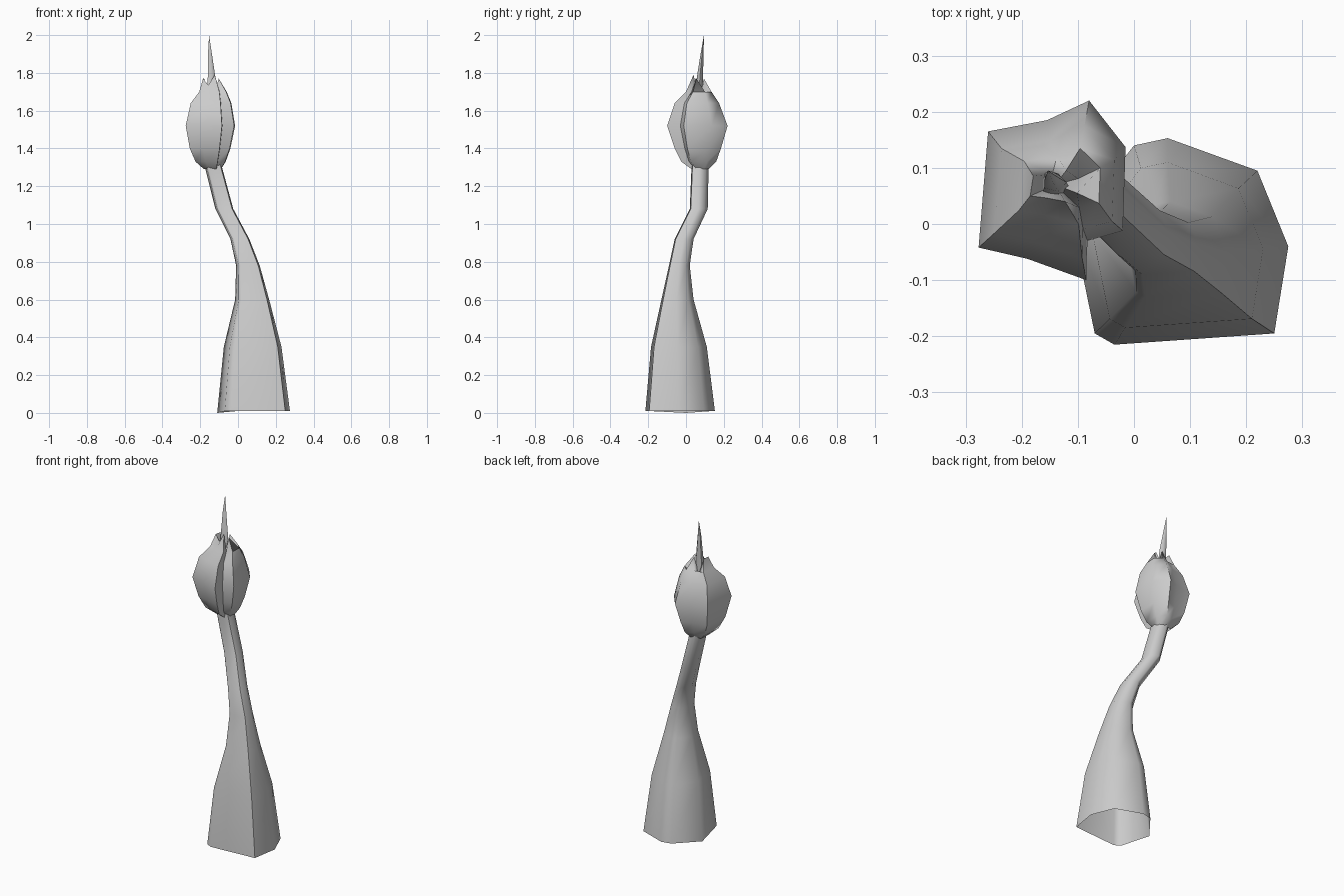
import bpy
import bmesh
import math

cube = bpy.data.objects.get("Cube")
if cube:
    bpy.data.objects.remove(cube, do_unlink=True)

# Single plain grey material
GREY = (0.6, 0.6, 0.6, 1)
grey = bpy.data.materials.new("plain grey")
grey.diffuse_color = GREY
grey.use_nodes = True
grey.node_tree.nodes["Principled BSDF"].inputs["Base Color"].default_value = GREY


def normalised(outline):
    """Rescale an outline so that it spans the unit square."""
    xs, ys = zip(*outline)
    width, depth = max(xs) - min(xs), max(ys) - min(ys)
    return [((x - min(xs)) / width, (y - min(ys)) / depth) for x, y in outline]


def add_ring(bm, outline, z, left, right, front, back, lifts=None):
    """Fit the outline into a box at height z, optionally lifting each point."""
    lifts = lifts or [0] * len(outline)
    return [bm.verts.new((left + u * (right - left), front + v * (back - front), z + lift))
            for (u, v), lift in zip(outline, lifts)]


def bridge(bm, lower, upper):
    """Join two rings of equal size with side faces."""
    count = len(lower)
    for i in range(count):
        j = (i + 1) % count
        bm.faces.new((lower[i], lower[j], upper[j], upper[i]))


def close_to_point(bm, ring, point):
    """Close a ring with a fan of triangles."""
    centre = bm.verts.new(point)
    for i, vert in enumerate(ring):
        bm.faces.new((vert, ring[(i + 1) % len(ring)], centre))


def loft(bm, outline, rows):
    """Build a skin through the rows and return the last ring."""
    rings = [add_ring(bm, outline, *row) for row in rows]
    for lower, upper in zip(rings, rings[1:]):
        bridge(bm, lower, upper)
    return rings[-1]


def finish(bm, name, angle):
    """Turn the mesh into a named, smooth-shaded object."""
    mesh = bpy.data.meshes.new(name)
    bm.to_mesh(mesh)
    bm.free()
    mesh.materials.append(grey)
    obj = bpy.data.objects.new(name, mesh)
    bpy.context.collection.objects.link(obj)
    bpy.ops.object.select_all(action="DESELECT")
    obj.select_set(True)
    bpy.context.view_layer.objects.active = obj
    bpy.ops.object.shade_smooth_by_angle(angle=math.radians(angle))
    return obj


# Stem: an open, flared foot that bends and narrows into a thin neck
foot_outline = normalised([(-.035, -.215), (.25, -.195), (.275, -.04), (.22, .095),
                           (.06, .153), (0, .14), (-.11, 0), (-.07, -.195)])
stem = bmesh.new()
loft(stem, foot_outline, [
    (.01, -.11, .275, -.215, .153),
    (.35, -.075, .23, -.185, .11),
    (.6, -.015, .165, -.13, .04),
    (.78, -.01, .115, -.09, .02),
    (.92, -.04, .06, -.06, .04),
    (1.08, -.12, -.025, .02, .115),
    (1.32, -.18, -.09, .03, .12),
])
# The left corner of the foot touches the ground
stem.verts.ensure_lookup_table()
stem.verts[6].co.z = 0
finish(stem, "stem", 60)

# Bud: overlapping petals swelling out of the neck
bud_outline = normalised([(-.277, -.042), (-.19, -.062), (-.085, -.1), (-.083, -.03),
                          (-.02, -.012), (-.015, .137), (-.08, .22), (-.155, .185),
                          (-.26, .165)])
bud = bmesh.new()
shoulder = loft(bud, bud_outline, [
    (1.29, -.18, -.09, .03, .12),
    (1.33, -.225, -.065, -.025, .16),
    (1.4, -.255, -.04, -.06, .185),
    (1.52, -.277, -.015, -.1, .22),
    (1.64, -.25, -.035, -.06, .175),
    (1.7, -.205, -.06, 0, .135),
])
# Petal tips stand high while the gaps between them dip into the bud
tip, gap = .07, -.04
crown = add_ring(bud, bud_outline, 1.7, -.185, -.1, .04, .095,
                 [tip, tip / 2, .09, gap, tip, gap, tip, gap, tip])
bridge(bud, shoulder, crown)
close_to_point(bud, crown, (-.14, .07, 1.65))
finish(bud, "bud_petals", 60)

# Spike: a slender leaning thorn rising from the crown
sides = 5
thorn_outline = normalised([(math.cos(math.tau * i / sides), math.sin(math.tau * i / sides))
                            for i in range(sides)])
spike = bmesh.new()
spike_top = loft(spike, thorn_outline, [
    (1.64, -.165, -.115, .045, .085),
    (1.78, -.16, -.12, .058, .09),
    (1.9, -.159, -.138, .077, .093),
])
close_to_point(spike, spike_top, (-.153, .095, 2))
finish(spike, "spike", 60)
